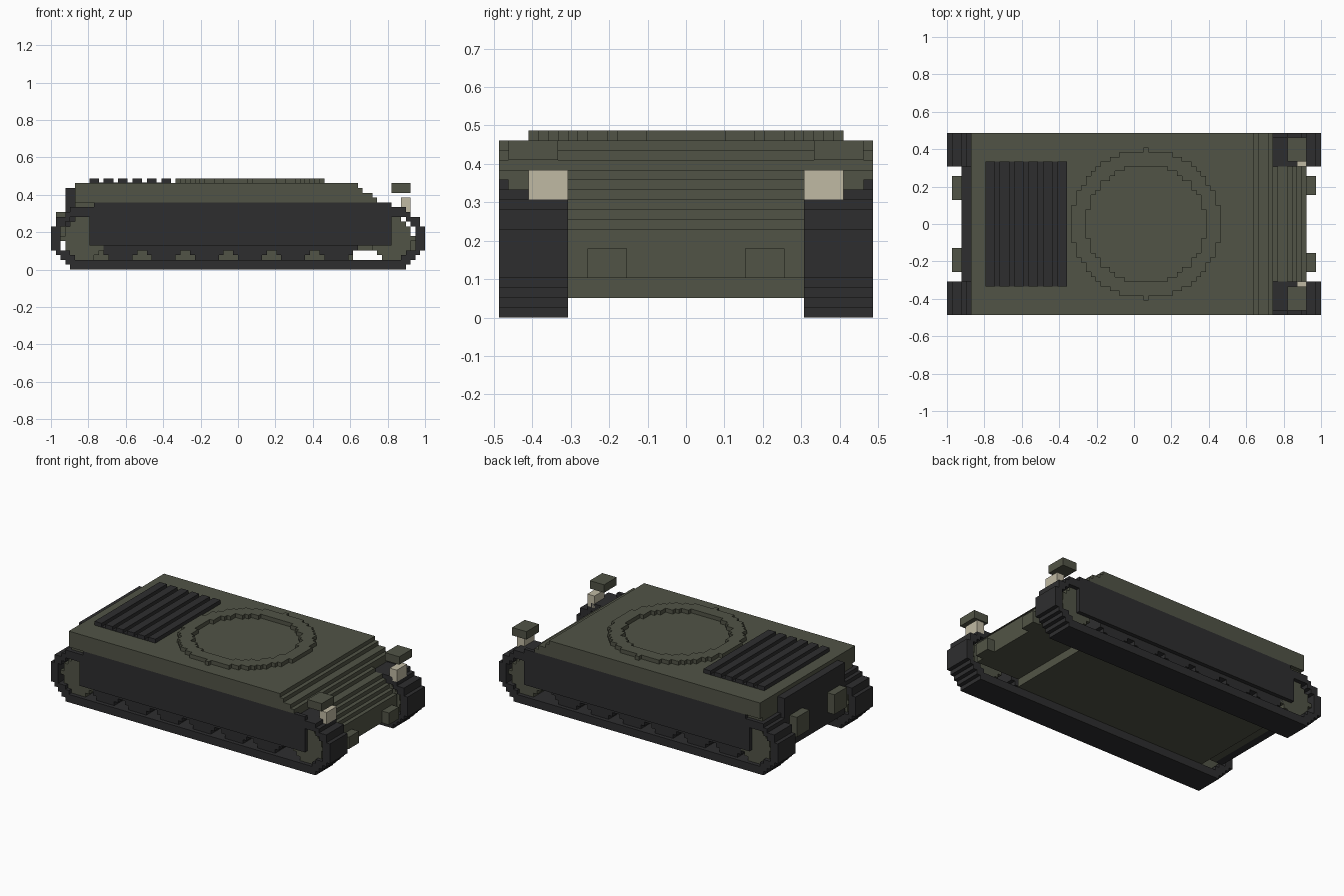
import bpy, bmesh

if "Cube" in bpy.data.objects:
    bpy.data.objects.remove(bpy.data.objects["Cube"], do_unlink=True)

V = 2 / 78  # one block


def material(name, rgb):
    m = bpy.data.materials.new(name)
    m.use_nodes = True
    c = (*rgb, 1)
    m.diffuse_color = c
    bsdf = next(n for n in m.node_tree.nodes if n.type == 'BSDF_PRINCIPLED')
    bsdf.inputs["Base Color"].default_value = c
    return m


OLIVE = material("olive_paint", (0.083, 0.088, 0.061))
DARK = material("dark_rubber", (0.027, 0.027, 0.028))
TAN = material("pale_lamp", (0.53, 0.49, 0.37))


def prism(name, cells, axis, a, b, mat):
    """Extrude a set of grid cells along y or z, from a to b (in blocks)."""
    def point(u, v, w):
        return (u * V, w * V, v * V) if axis == 'y' else (u * V, v * V, w * V)

    bm = bmesh.new()

    def quad(*pts):
        bm.faces.new([bm.verts.new(point(*p)) for p in pts])

    for u, v in cells:
        for w in (a, b):
            quad((u, v, w), (u + 1, v, w), (u + 1, v + 1, w), (u, v + 1, w))
        for du, dv, p, q in ((-1, 0, (0, 0), (0, 1)), (1, 0, (1, 0), (1, 1)),
                             (0, -1, (0, 0), (1, 0)), (0, 1, (0, 1), (1, 1))):
            if (u + du, v + dv) not in cells:
                p2, q2 = (u + p[0], v + p[1]), (u + q[0], v + q[1])
                quad((*p2, a), (*q2, a), (*q2, b), (*p2, b))
    bmesh.ops.remove_doubles(bm, verts=bm.verts, dist=1e-5)
    bmesh.ops.recalc_face_normals(bm, faces=bm.faces)
    bmesh.ops.dissolve_limit(bm, angle_limit=0.01, verts=bm.verts, edges=bm.edges)
    return finish(name, bm, mat)


def finish(name, bm, mat):
    me = bpy.data.meshes.new(name)
    bm.to_mesh(me)
    bm.free()
    me.materials.append(mat)
    ob = bpy.data.objects.new(name, me)
    bpy.context.collection.objects.link(ob)
    return ob


def box(name, x, y, z, mat):
    """Box from three (low, high) ranges in blocks."""
    bm = bmesh.new()
    bmesh.ops.create_cube(bm, size=1)
    for v in bm.verts:
        v.co = [V * ((r[0] + r[1]) / 2 + c * (r[1] - r[0]))
                for r, c in zip((x, y, z), v.co)]
    return finish(name, bm, mat)


def rows(first, spans):
    """Cells of stacked layers, each given as an (x_low, x_high) span."""
    return {(u, first + k) for k, (lo, hi) in enumerate(spans) for u in range(lo, hi)}


def disc(cu, cv, r):
    n = int(r) + 2
    return {(u, v) for u in range(int(cu) - n, int(cu) + n)
            for v in range(int(cv) - n, int(cv) + n)
            if (u + .5 - cu) ** 2 + (v + .5 - cv) ** 2 <= r * r}


# Hull: narrow lower body with stepped nose, wide upper body above the tracks
core = [(-30, 24)] * 2 + [(-34, 36)] * 5
core += [(-34, hi) for hi in (35, 34, 33, 32, 30)]
prism("lower_hull", rows(2, core), 'y', -12, 12, OLIVE)
prism("upper_hull", rows(14, [(-34, 29), (-34, 28), (-34, 26), (-34, 25)]),
      'y', -19, 19, OLIVE)
box("rear_plate", (-36, -34), (-12, 12), (4, 17), DARK)

# Raised turret ring
prism("turret_ring", disc(2.5, 0, 15.505) - disc(2.5, 0, 12.4), 'z', 18, 19, OLIVE)

# Engine grille: thin dark plate with six raised bars
box("grille_plate", (-31, -14), (-13, 13), (18, 18.15), DARK)
for i in range(6):
    x = -31 + 3 * i
    box(f"grille_bar_{i + 1}", (x, x + 2), (-13, 13), (18, 19), DARK)

# Track loop outline and its opening, as half lengths per layer
outer = rows(0, [(-h, h) for h in (35, 36, 37, 38, 39, 39, 39, 39, 39, 38, 38, 36, 35)])
inner = rows(2, [(-h, h) for h in (34, 35, 37, 37, 37, 37, 37, 36, 35)])
skirt = rows(5, [(-31, 32)] * 8 + [(-30, 32)])

# Running gear and fittings, mirrored to both sides
for side, s in (("front", -1), ("back", 1)):
    def span(a, b):
        return tuple(sorted((s * a, s * b)))

    prism(f"{side}_track", outer - inner, 'y', *span(12, 19), DARK)
    prism(f"{side}_skirt", skirt, 'y', *span(18, 19), DARK)
    box(f"{side}_shelf", (-34, 29), span(12, 18), (13, 14), OLIVE)
    for name, x in (("drive_wheel", -32), ("idler_wheel", 32)):
        prism(f"{side}_{name}", disc(x, 6.5, 4.6), 'y', *span(13, 18), OLIVE)
    for i in range(6):
        prism(f"{side}_road_wheel_{i + 1}", disc(-24.5 + 9 * i, 6.5, 4.6),
              'y', *span(13, 18), DARK)
    box(f"{side}_headlight", (34, 36), span(12, 16), (12, 15), TAN)
    box(f"{side}_mirror", (32, 36), span(13, 18), (16, 18), OLIVE)
    box(f"{side}_nose_box", (36, 38), span(6, 10), (4, 7), OLIVE)
    box(f"{side}_rear_box", (-38, -36), span(5, 10), (7, 12), OLIVE)
